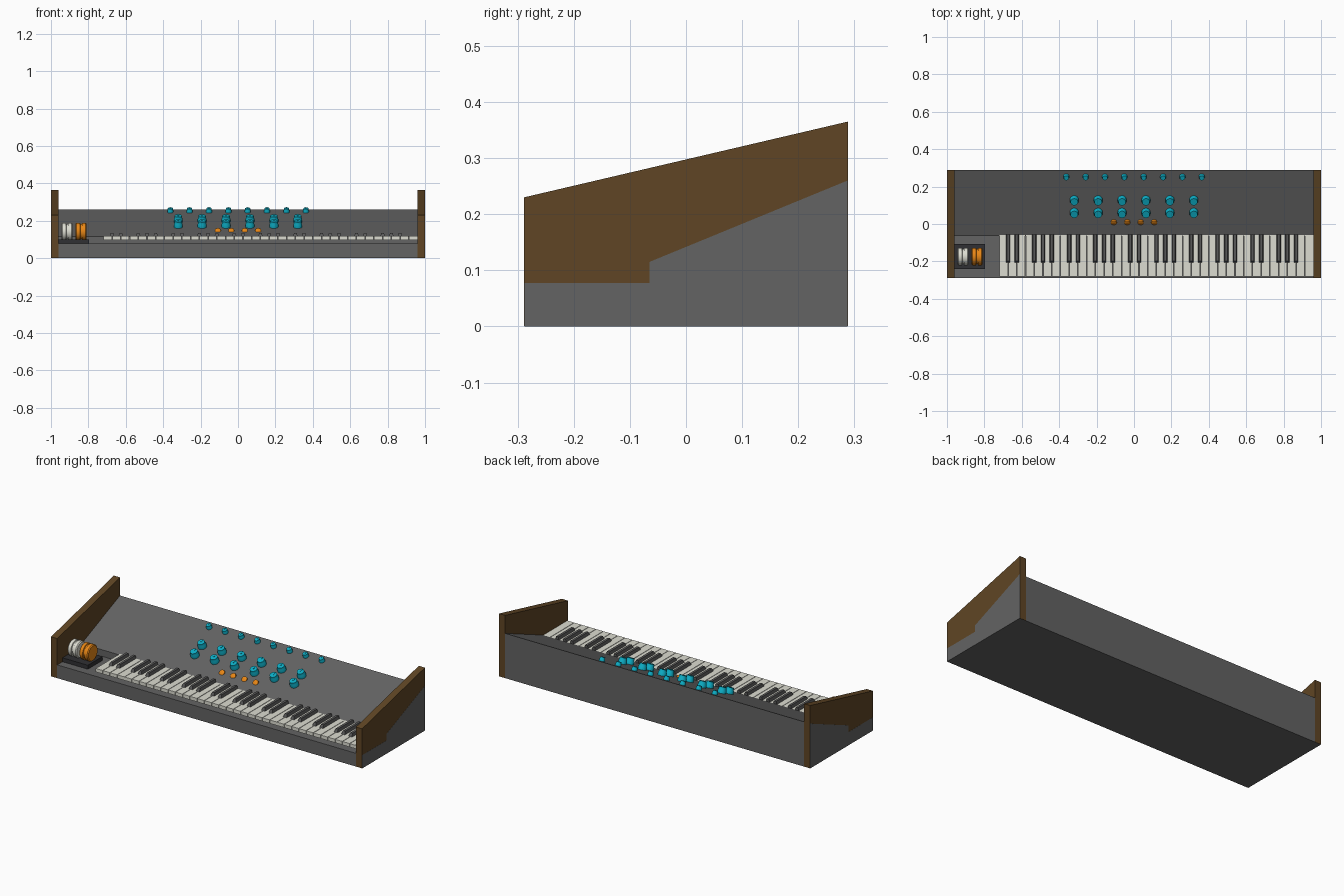
import bpy, bmesh, math
from mathutils import Matrix, Vector

if "Cube" in bpy.data.objects:
    bpy.data.objects.remove(bpy.data.objects["Cube"])


def material(name, rgb):
    m = bpy.data.materials.new(name)
    m.diffuse_color = (*rgb, 1)
    m.use_nodes = True
    m.node_tree.nodes["Principled BSDF"].inputs["Base Color"].default_value = m.diffuse_color
    return m


GRAY = material("case gray", (0.125, 0.125, 0.125))
WOOD = material("walnut", (0.115, 0.06, 0.018))
IVORY = material("ivory", (0.72, 0.72, 0.64))
BLACK = material("key charcoal", (0.10, 0.10, 0.10))
DARK = material("dark housing", (0.03, 0.03, 0.033))
CYAN = material("cyan", (0.004, 0.42, 0.56))
ORANGE = material("orange", (0.80, 0.24, 0.008))


def finish(name, bm, mat, smooth=False):
    bmesh.ops.recalc_face_normals(bm, faces=bm.faces)
    me = bpy.data.meshes.new(name)
    bm.to_mesh(me)
    bm.free()
    me.materials.append(mat)
    ob = bpy.data.objects.new(name, me)
    bpy.context.collection.objects.link(ob)
    if smooth:
        bpy.context.view_layer.objects.active = ob
        ob.select_set(True)
        bpy.ops.object.shade_smooth_by_angle(angle=math.radians(35))
        ob.select_set(False)
    return ob


def add_box(bm, x0, x1, y0, y1, z0, z1, inset_x=0.0, inset_front=0.0):
    """Box whose top may be narrower than its base."""
    lo = [bm.verts.new(p) for p in ((x0, y0, z0), (x1, y0, z0), (x1, y1, z0), (x0, y1, z0))]
    a, b, c = x0 + inset_x, x1 - inset_x, y0 + inset_front
    hi = [bm.verts.new(p) for p in ((a, c, z1), (b, c, z1), (b, y1, z1), (a, y1, z1))]
    bm.faces.new(lo)
    bm.faces.new(hi)
    for i in range(4):
        j = (i + 1) % 4
        bm.faces.new((lo[i], lo[j], hi[j], hi[i]))


def extrude_profile(name, pts, x0, x1, mat):
    """Side profile (y, z) extruded along x."""
    bm = bmesh.new()
    face = bm.faces.new([bm.verts.new((x0, y, z)) for y, z in pts])
    r = bmesh.ops.extrude_face_region(bm, geom=[face])
    vs = [v for v in r["geom"] if isinstance(v, bmesh.types.BMVert)]
    bmesh.ops.translate(bm, verts=vs, vec=(x1 - x0, 0, 0))
    return finish(name, bm, mat)


def add_lathe(bm, profile, matrix, n):
    """Closed turning from (radius, height) points."""
    rings = [[bm.verts.new(matrix @ Vector((r * math.cos(2 * math.pi * i / n),
                                            r * math.sin(2 * math.pi * i / n), h)))
              for i in range(n)] for r, h in profile]
    for a, b in zip(rings, rings[1:]):
        for i in range(n):
            j = (i + 1) % n
            bm.faces.new((a[i], a[j], b[j], b[i]))
    bm.faces.new(rings[0])
    bm.faces.new(rings[-1])


# case with sloped control panel
D = 0.288
extrude_profile("case", [(-D, 0), (-D, 0.077), (-0.065, 0.077), (-0.065, 0.115),
                         (D, 0.26), (D, 0)], -1.0, 1.0, GRAY)

# wooden end cheeks
E = D + 0.0006
for name, s in (("left_cheek", -1), ("right_cheek", 1)):
    extrude_profile(name, [(-E, 0.0005), (-E, 0.23), (E, 0.365), (E, 0.0005)],
                    s * 0.9995, s * 0.96, WOOD)

# keyboard: five octaves and a final key
X0, P = -0.72, 1.68 / 36
white, black = bmesh.new(), bmesh.new()
for i in range(36):
    x = X0 + i * P
    add_box(white, x + 0.0015, x + P - 0.0015, -0.28, -0.056, 0.098, 0.118)
    if i < 35 and i % 7 not in (2, 6):
        add_box(black, x + P - 0.013, x + P + 0.013, -0.21, -0.056, 0.112, 0.135, 0.006, 0.012)
finish("white_keys", white, IVORY)
finish("black_keys", black, BLACK)

# wheel housing
bm = bmesh.new()
add_box(bm, -0.962, -0.797, -0.24, -0.107, 0.076, 0.1)
finish("wheel_housing", bm, DARK)

# grooved control wheels
for name, x, mat in (("pitch_wheel", -0.914, IVORY), ("modulation_wheel", -0.839, ORANGE)):
    bm = bmesh.new()
    m = Matrix.Translation((x, -0.174, 0.142)) @ Matrix.Rotation(math.pi / 2, 4, 'Y')
    add_lathe(bm, [(0.042, -0.029), (0.047, -0.024), (0.047, -0.006), (0.041, -0.004),
                   (0.041, 0.004), (0.047, 0.006), (0.047, 0.024), (0.042, 0.029)], m, 24)
    finish(name, bm, mat, True)

# panel frame: points on the slope with local z along its normal
SLOPE = math.atan2(0.145, 0.353)


def on_panel(x, y):
    z = 0.115 + (y + 0.065) * 0.145 / 0.353
    return Matrix.Translation((x, y, z)) @ Matrix.Rotation(SLOPE, 4, 'X')


def add_knob(bm, x, y, r, h):
    m = on_panel(x, y)
    add_lathe(bm, [(r, -0.004), (r, h * 0.45), (r * 0.88, h * 0.6), (r * 0.84, h)], m, 14)
    first = len(bm.verts)
    add_box(bm, -r * 0.12, r * 0.12, 0, r * 0.8, h - 0.001, h + 0.002)  # pointer ridge
    bm.verts.ensure_lookup_table()
    for v in bm.verts[first:]:
        v.co = m @ v.co


# large knobs in two rows
bm = bmesh.new()
for y in (0.063, 0.13):
    for i in range(6):
        add_knob(bm, -0.3195 + i * 0.1278, y, 0.024, 0.034)
finish("large_knobs", bm, CYAN, True)

# small knobs along the back
bm = bmesh.new()
for i in range(8):
    add_knob(bm, -0.362 + i * 0.1035, 0.254, 0.016, 0.022)
finish("small_knobs", bm, CYAN, True)

# orange buttons, half sunk in the panel
bm = bmesh.new()
for i in range(4):
    m = on_panel(-0.108 + i * 0.072, 0.009) @ Matrix.Rotation(math.radians(25), 4, 'X')
    add_lathe(bm, [(0.016, -0.006), (0.016, 0.005), (0.013, 0.007)], m, 16)
finish("panel_buttons", bm, ORANGE, True)
